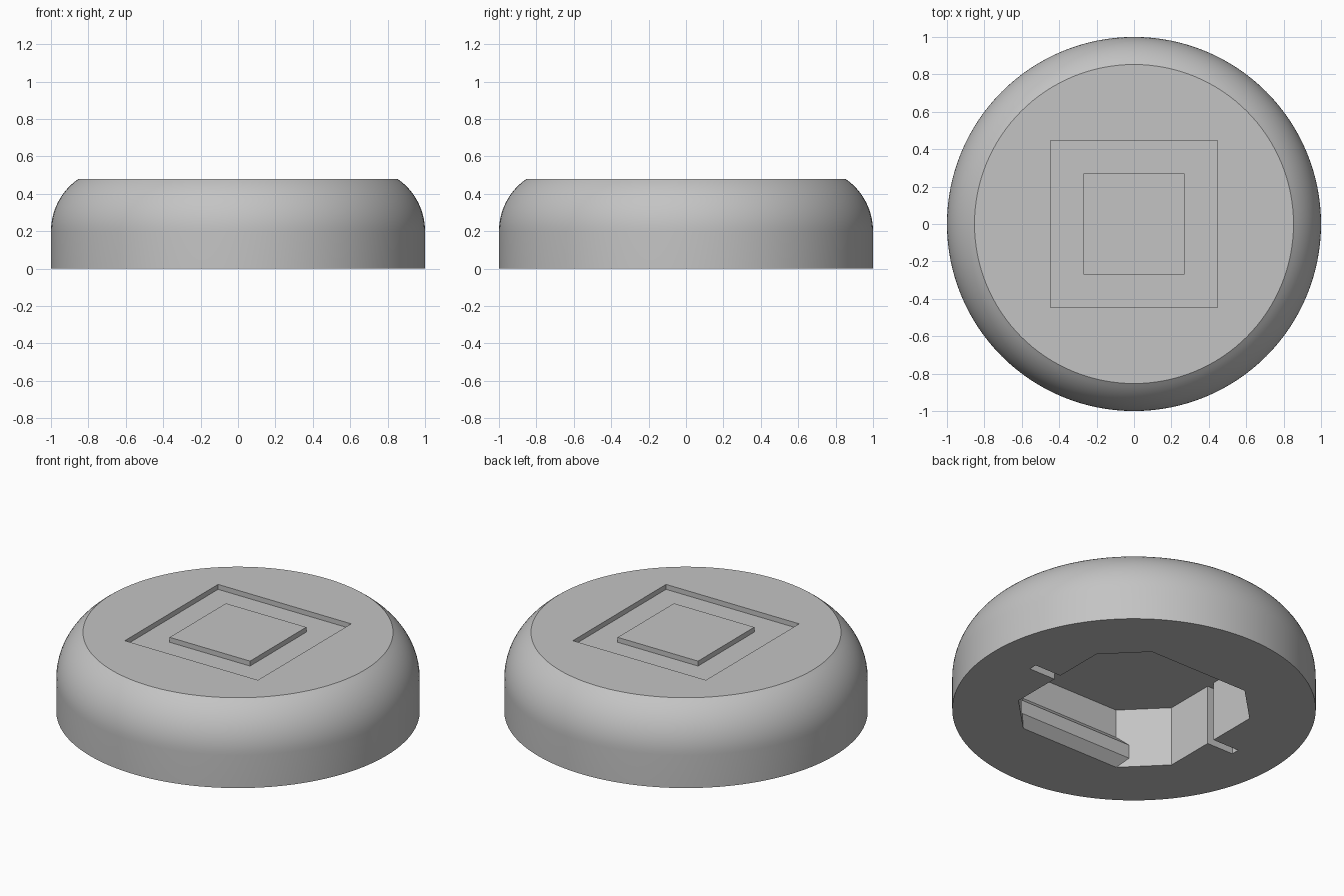
import bpy, bmesh, math
from mathutils import Vector

cube = bpy.data.objects.get("Cube")
if cube:
    bpy.data.objects.remove(cube, do_unlink=True)

grey = bpy.data.materials.new("plain grey")
grey.use_nodes = True
colour = (0.55, 0.55, 0.55, 1)
grey.diffuse_color = colour
grey.node_tree.nodes["Principled BSDF"].inputs["Base Color"].default_value = colour

HEIGHT = 0.48
GROOVE_FLOOR = 0.45
WALL = 0.55          # half width of the underside cavity
FLAT = 0.333         # half length of each long cavity wall
CEILING = 0.363


def make_object(name, bm):
    bmesh.ops.recalc_face_normals(bm, faces=bm.faces[:])
    mesh = bpy.data.meshes.new(name)
    bm.to_mesh(mesh)
    bm.free()
    mesh.materials.append(grey)
    obj = bpy.data.objects.new(name, mesh)
    bpy.context.collection.objects.link(obj)
    return obj


def prism(name, outline, bottom, top):
    """Extrude a flat outline straight up."""
    bm = bmesh.new()
    face = bm.faces.new([bm.verts.new((x, y, bottom)) for x, y in outline])
    raised = bmesh.ops.extrude_face_region(bm, geom=[face])["geom"]
    moved = [v for v in raised if isinstance(v, bmesh.types.BMVert)]
    bmesh.ops.translate(bm, verts=moved, vec=(0, 0, top - bottom))
    return make_object(name, bm)


def square(half):
    return [(half, half), (-half, half), (-half, -half), (half, -half)]


def activate(obj):
    bpy.ops.object.select_all(action="DESELECT")
    obj.select_set(True)
    bpy.context.view_layer.objects.active = obj


def cut(obj, cutter):
    cutter.hide_render = True
    mod = obj.modifiers.new("cut", "BOOLEAN")
    mod.operation = "DIFFERENCE"
    mod.solver = "EXACT"
    mod.object = cutter
    activate(obj)
    bpy.ops.object.modifier_apply(modifier=mod.name)
    bpy.data.objects.remove(cutter, do_unlink=True)


# Round body: straight rim, then a rounded shoulder up to a flat top
RADIUS, START, STEPS, SIDES = 0.34, 0.2, 12, 128
sweep = math.asin((HEIGHT - START) / RADIUS)
profile = [(1, 0)]
for i in range(STEPS + 1):
    a = sweep * i / STEPS
    profile.append((1 - RADIUS + RADIUS * math.cos(a), START + RADIUS * math.sin(a)))

bm = bmesh.new()
rings = []
for r, z in profile:
    angles = [math.tau * k / SIDES for k in range(SIDES)]
    rings.append([bm.verts.new((r * math.cos(t), r * math.sin(t), z)) for t in angles])
for low, high in zip(rings, rings[1:]):
    for k in range(SIDES):
        n = (k + 1) % SIDES
        bm.faces.new((low[k], low[n], high[n], high[k]))
bm.faces.new(rings[0])
bm.faces.new(rings[-1])
body = make_object("round_body", bm)

# Square groove in the top, with a flush square boss in its middle
cut(body, prism("groove_cutter", square(0.447), GROOVE_FLOOR, 0.6))
prism("top_square_boss", square(0.27), GROOVE_FLOOR - 0.01, HEIGHT)

# Underside cavity: chamfered square with a narrow slot on two sides
quarter = [(0.727, 0.025), (WALL, 0.025), (WALL, FLAT), (FLAT, WALL)]
half = quarter + [(-x, y) for x, y in reversed(quarter)]
outline = half + [(x, -y) for x, y in reversed(half)]
cut(body, prism("cavity_cutter", outline, -0.1, CEILING))

activate(body)
bpy.ops.object.shade_smooth_by_angle(angle=math.radians(25))

# Snap ridges along the two unslotted walls, mitred into the corners
ridge = [(0, 0), (0.051, 0.054), (0.051, 0.137), (0, 0.19)]
for side, name in ((-1, "front_snap_ridge"), (1, "back_snap_ridge")):
    bm = bmesh.new()
    ends = [[bm.verts.new(Vector((s * (FLAT + a), side * (WALL - a), z)))
             for a, z in ridge] for s in (-1, 1)]
    count = len(ridge)
    for k in range(count):
        n = (k + 1) % count
        bm.faces.new((ends[0][k], ends[0][n], ends[1][n], ends[1][k]))
    for end in ends:
        bm.faces.new(end)
    make_object(name, bm)
